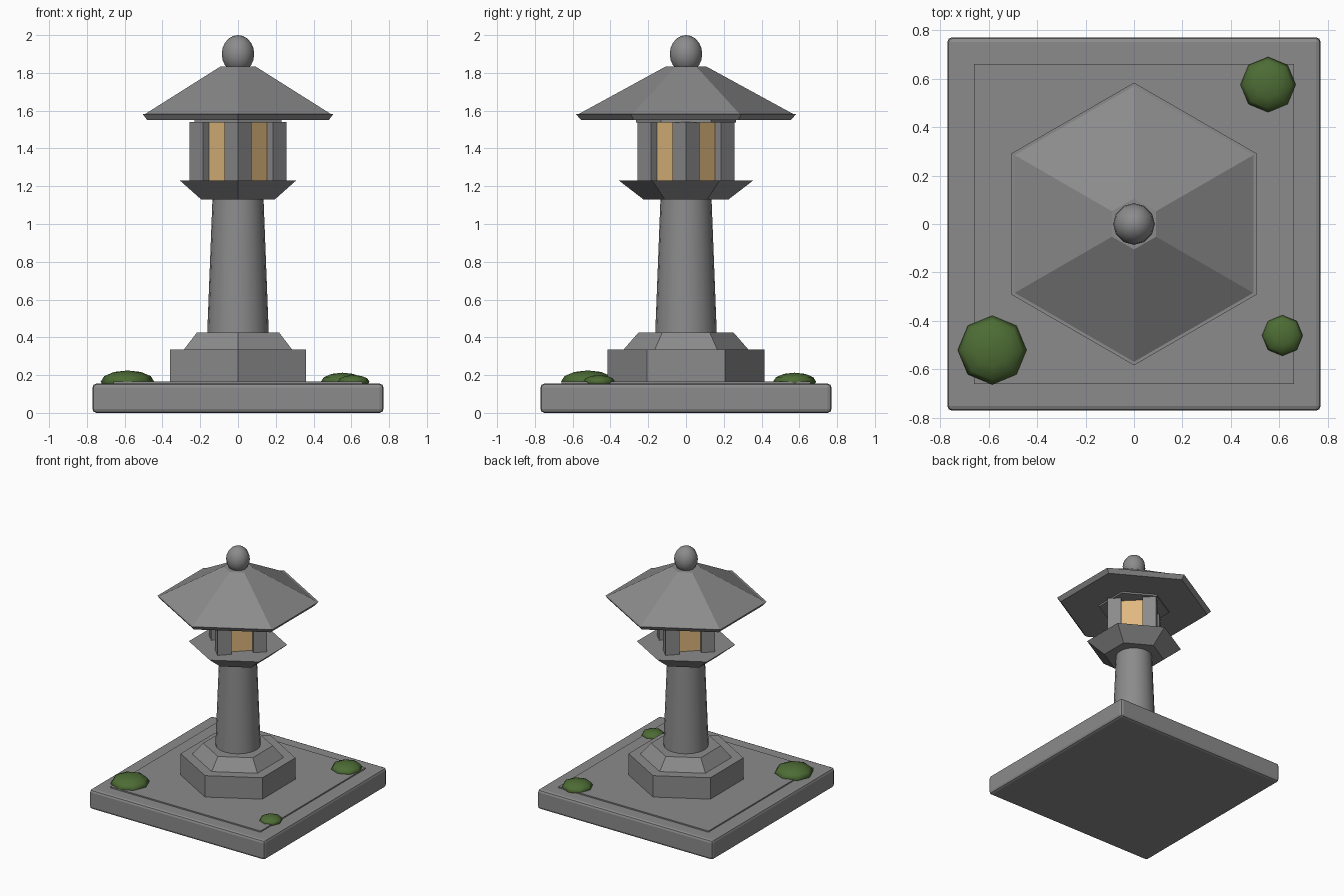
import bpy
from math import sin, cos, pi, radians

cube = bpy.data.objects.get("Cube")
if cube:
    bpy.data.objects.remove(cube, do_unlink=True)


def material(name, color):
    m = bpy.data.materials.new(name)
    m.use_nodes = True
    m.diffuse_color = (*color, 1)
    m.node_tree.nodes["Principled BSDF"].inputs["Base Color"].default_value = (*color, 1)
    return m


STONE = material("grey stone", (0.26, 0.26, 0.26))
GLOW = material("warm paper", (0.74, 0.48, 0.21))
MOSS = material("moss green", (0.075, 0.15, 0.035))


def turned(name, profile, sides):
    """Stack of regular polygons (radius, height), a corner on the y axis."""
    verts = [(r * cos(pi / 2 + 2 * pi * i / sides), r * sin(pi / 2 + 2 * pi * i / sides), z)
             for r, z in profile for i in range(sides)]
    faces = [tuple(reversed(range(sides))),
             tuple(range(len(verts) - sides, len(verts)))]
    for k in range(len(profile) - 1):
        a, b = k * sides, (k + 1) * sides
        for i in range(sides):
            j = (i + 1) % sides
            faces.append((a + i, a + j, b + j, b + i))
    mesh = bpy.data.meshes.new(name)
    mesh.from_pydata(verts, [], faces)
    mesh.materials.append(STONE)
    ob = bpy.data.objects.new(name, mesh)
    bpy.context.collection.objects.link(ob)
    return ob


def box(name, width, z0, z1, mat, at=(0, 0), turn=0):
    bpy.ops.mesh.primitive_cube_add(size=1, location=(*at, (z0 + z1) / 2),
                                    rotation=(0, 0, turn))
    ob = bpy.context.object
    ob.name = name
    ob.scale = (width, width, z1 - z0)
    bpy.ops.object.transform_apply(location=False, rotation=False, scale=True)
    ob.data.materials.append(mat)
    return ob


def ball(name, at, radius, height, segments, rings, mat):
    bpy.ops.mesh.primitive_uv_sphere_add(segments=segments, ring_count=rings,
                                         radius=1, location=at)
    ob = bpy.context.object
    ob.name = name
    ob.scale = (radius, radius, height)
    bpy.ops.object.transform_apply(location=False, rotation=False, scale=True)
    ob.data.materials.append(mat)
    bpy.ops.object.shade_smooth()
    return ob


# Square base with rounded edges and a thin raised slab
base = box("base", 1.54, 0, 0.155, STONE)
bevel = base.modifiers.new("rounded edges", "BEVEL")
bevel.width = 0.02
bevel.segments = 2
box("base_slab", 1.32, 0.14, 0.165, STONE)

# Hexagonal pedestal with a sloped step
turned("pedestal", [(0.415, 0.15), (0.415, 0.335)], 6)
turned("pedestal_step", [(0.335, 0.33), (0.252, 0.425)], 6)

# Tapered round column
column = turned("column", [(0.163, 0.42), (0.135, 1.14)], 20)
bpy.ops.object.select_all(action="DESELECT")
column.select_set(True)
bpy.context.view_layer.objects.active = column
bpy.ops.object.shade_smooth_by_angle(angle=radians(35))

# Flared platform below the light chamber
turned("platform", [(0.225, 1.13), (0.355, 1.23)], 6)

# Light chamber: glowing core with a post on each corner
box("light_core", 0.278, 1.225, 1.545, GLOW, turn=pi / 4)
for i, side in enumerate(("left", "back", "right", "front")):
    a = i * pi / 2
    box(side + "_post", 0.102, 1.225, 1.54, STONE,
        (0.185 * cos(a), 0.185 * sin(a)), pi / 4)

# Hexagonal roof
turned("roof_plate", [(0.265, 1.537), (0.265, 1.56)], 6)
turned("roof_rim", [(0.555, 1.55), (0.583, 1.582)], 6)
turned("roof", [(0.572, 1.58), (0.105, 1.835)], 6)

# Finial
ball("finial", (0, 0, 1.9), 0.086, 0.1, 12, 10, STONE)

# Moss clumps on the base
for name, x, y, r in (("front_right_moss", -0.585, -0.52, 0.142),
                      ("back_left_moss", 0.553, 0.575, 0.114),
                      ("front_left_moss", 0.612, -0.46, 0.084)):
    ball(name, (x, y, 0.165), r, r * 0.42, 8, 6, MOSS)
